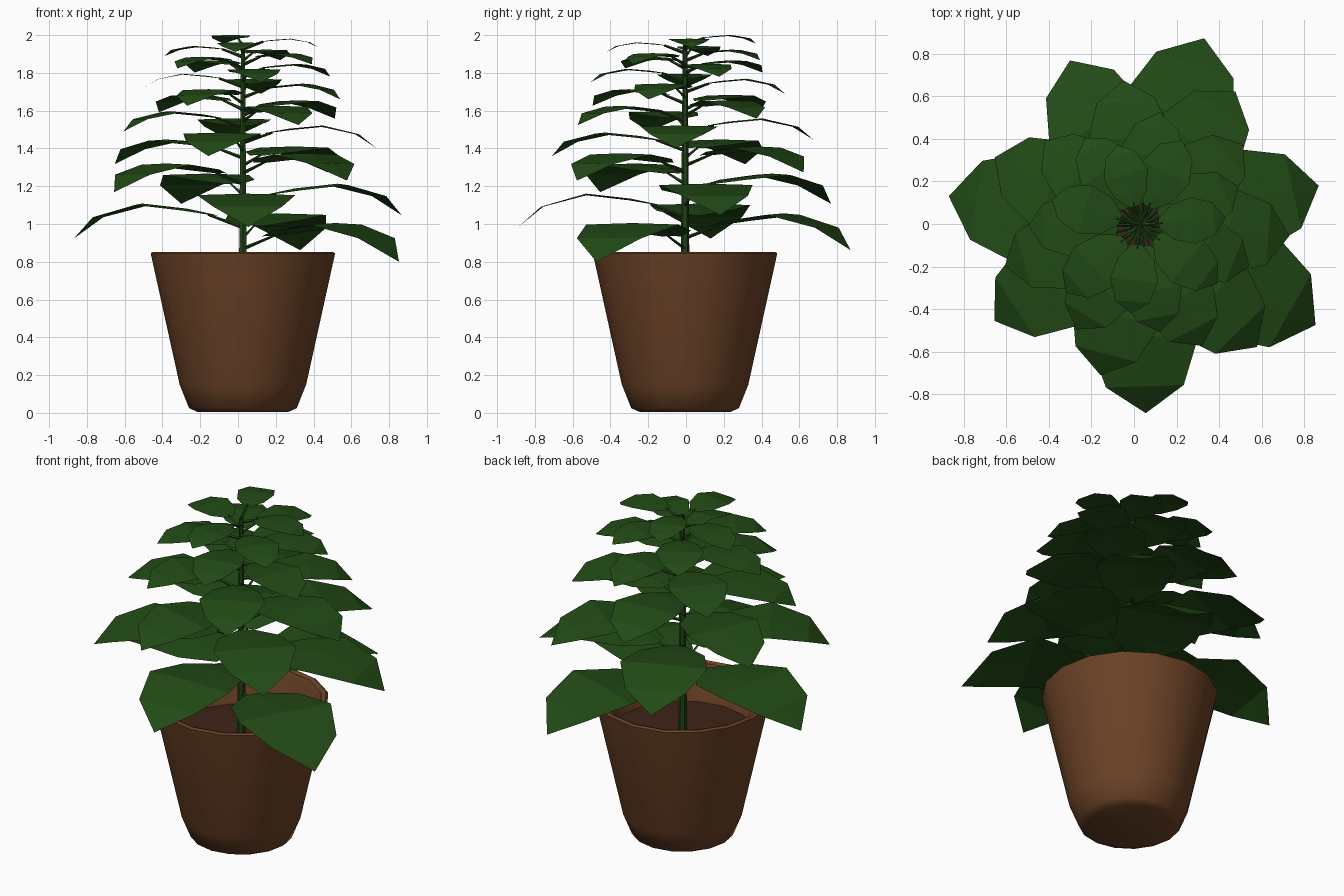
import bpy, bmesh, math
from mathutils import Vector, Matrix

if "Cube" in bpy.data.objects:
    bpy.data.objects.remove(bpy.data.objects["Cube"])

CX, CY = 0.026, -0.005   # axis of pot and stem


def material(name, rgb):
    m = bpy.data.materials.new(name)
    m.diffuse_color = (*rgb, 1)
    m.use_nodes = True
    m.node_tree.nodes["Principled BSDF"].inputs["Base Color"].default_value = m.diffuse_color
    return m


def finish(bm, name, mat, smooth=None):
    me = bpy.data.meshes.new(name)
    bm.to_mesh(me)
    bm.free()
    ob = bpy.data.objects.new(name, me)
    bpy.context.collection.objects.link(ob)
    me.materials.append(mat)
    if smooth:
        bpy.context.view_layer.objects.active = ob
        ob.select_set(True)
        bpy.ops.object.shade_smooth_by_angle(angle=math.radians(smooth))
        ob.select_set(False)
    return ob


def lathe(name, profile, sides, mat, smooth=None):
    bm = bmesh.new()
    vs = [bm.verts.new((CX + r, CY, z)) for r, z in profile]
    es = [bm.edges.new(p) for p in zip(vs, vs[1:])]
    bmesh.ops.spin(bm, geom=vs + es, cent=(CX, CY, 0), axis=(0, 0, 1),
                   angle=math.tau, steps=sides)
    bmesh.ops.remove_doubles(bm, verts=bm.verts, dist=1e-4)
    bmesh.ops.recalc_face_normals(bm, faces=bm.faces)
    return finish(bm, name, mat, smooth)


def rod(bm, a, b, r1, r2, sides):
    d = b - a
    m = Matrix.Translation((a + b) / 2) @ d.to_track_quat('Z', 'Y').to_matrix().to_4x4()
    bmesh.ops.create_cone(bm, cap_ends=True, segments=sides, radius1=r1,
                          radius2=r2, depth=d.length, matrix=m)


def lerp_table(table, x):
    for (x0, y0), (x1, y1) in zip(table, table[1:]):
        if x <= x1:
            return y0 + (y1 - y0) * (x - x0) / (x1 - x0)
    return table[-1][1]


leaf_green = material("leaf_green", (0.016, 0.07, 0.008))
stem_green = material("stem_green", (0.015, 0.055, 0.008))
clay = material("clay", (0.15, 0.055, 0.02))
earth = material("earth", (0.05, 0.018, 0.01))

# Pot with a thick rim, and the soil disc inside it
lathe("pot", [(0, 0.01), (0.24, 0.005), (0.285, 0.025), (0.335, 0.15), (0.485, 0.83),
              (0.488, 0.845), (0.475, 0.853), (0.45, 0.845), (0.44, 0.82), (0.39, 0.60)],
      16, clay, 50)
lathe("soil", [(0, 0.645), (0.40, 0.63)], 16, earth, 50)

# Stem
bm = bmesh.new()
rod(bm, Vector((CX, CY, 0.6)), Vector((CX, CY, 1.95)), 0.025, 0.012, 6)
finish(bm, "stem", stem_green, 40)

# Leaves spiral up the stem, getting shorter and flatter
TIP_Z = [(0, 0.80), (7, 1.23), (13, 1.49), (18, 1.66), (22, 1.78), (30, 1.955)]
TIP_R = [(0, 0.95), (18, 0.55), (30, 0.39)]
# rows along a leaf: position, half width (of length), height (of arch)
ROWS = [(0, 0.07, 0.67), (0.2, 0.26, 0.85), (0.52, 0.35, 1.0), (0.83, 0.245, 0.62)]

leaves, stalks = bmesh.new(), bmesh.new()
for i in range(31):
    a = math.radians(-29.6 + 100.5 * i)
    out, side = Vector((math.cos(a), math.sin(a), 0)), Vector((-math.sin(a), math.cos(a), 0))
    tip_z, tip_r = lerp_table(TIP_Z, i), lerp_table(TIP_R, i)
    arch = 0.205 * math.exp(-0.05 * i)
    base_r = 0.09 + 0.1 * (tip_r - 0.4)
    length = tip_r - base_r

    def point(t, w, h):
        p = Vector((CX, CY, tip_z + h * arch)) + out * (base_r + t * length)
        return p + side * (w * length) - Vector((0, 0, 0.06 * abs(w) * length * (1 - t)))

    grid = [[leaves.verts.new(point(t, s * w, h)) for s in (-1, 0, 1)] for t, w, h in ROWS]
    for r0, r1 in zip(grid, grid[1:]):
        for k in (0, 1):
            leaves.faces.new((r0[k], r1[k], r1[k + 1], r0[k + 1]))
    tip = leaves.verts.new(point(1, 0, 0))
    for k in (0, 1):
        leaves.faces.new((grid[-1][k], tip, grid[-1][k + 1]))
    # leaf stalk
    base = point(0.06, 0, 0.68)
    foot = Vector((CX, CY, base.z - 0.03 - 0.2 * arch))
    rod(stalks, foot, base, 0.010, 0.006, 4)

finish(leaves, "leaves", leaf_green)
finish(stalks, "leaf_stalks", stem_green)
